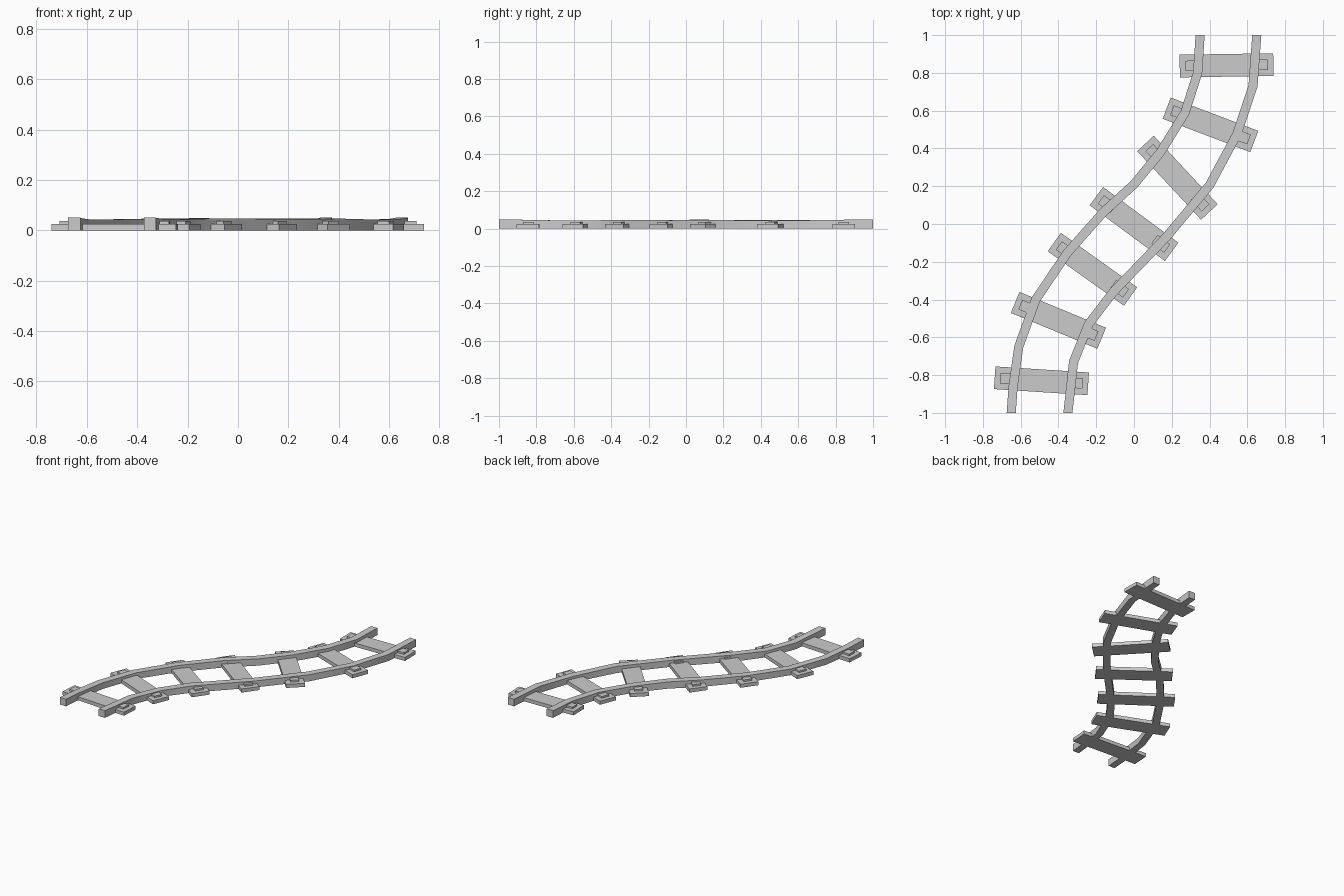
import bpy, bmesh, math
from mathutils import Vector, Matrix

if "Cube" in bpy.data.objects:
    bpy.data.objects.remove(bpy.data.objects["Cube"])


def finish(bm, name, angle=30):
    bmesh.ops.recalc_face_normals(bm, faces=bm.faces)
    me = bpy.data.meshes.new(name)
    bm.to_mesh(me)
    bm.free()
    ob = bpy.data.objects.new(name, me)
    bpy.context.collection.objects.link(ob)
    bpy.ops.object.select_all(action='DESELECT')
    ob.select_set(True)
    bpy.context.view_layer.objects.active = ob
    bpy.ops.object.shade_smooth_by_angle(angle=math.radians(angle))
    return ob


def rail(name, path, half=0.024):
    """Square bar swept along an x, y, top-height path with mitred bends."""
    bm = bmesh.new()
    pts = [Vector(p[:2]) for p in path]
    rings = []
    for i, p in enumerate(pts):
        a = (p - pts[i - 1]).normalized() if i else Vector((0, 1))
        b = (pts[i + 1] - p).normalized() if i < len(pts) - 1 else Vector((0, 1))
        if i == 0 or i == len(pts) - 1:
            a = b = Vector((0, 1))
        t = (a + b).normalized()
        n = Vector((t.y, -t.x)) * half / max(t.dot(a), 0.5)
        top = path[i][2]
        rings.append([bm.verts.new((p.x + s * n.x, p.y + s * n.y, z))
                      for s, z in ((-1, top - 0.05 if top > 0.05 else 0), (1, 0), (1, top), (-1, top))])
    for r, q in zip(rings, rings[1:]):
        for k in range(4):
            bm.faces.new((r[k], r[(k + 1) % 4], q[(k + 1) % 4], q[k]))
    bm.faces.new(rings[0])
    bm.faces.new(rings[-1])
    return finish(bm, name)


def box(bm, x0, x1, width, z0, z1):
    m = Matrix.Translation(((x0 + x1) / 2, 0, (z0 + z1) / 2))
    bmesh.ops.create_cube(bm, size=1, matrix=m @ Matrix.Diagonal((x1 - x0, width, z1 - z0, 1)))


# two gently winding rails
rail("left_rail", [(-.65, -1, .05), (-.64, -.86, .047), (-.61, -.65, .043), (-.52, -.40, .043),
                   (-.355, -.155, .046), (-.16, .065, .048), (0, .21, .047), (.14, .38, .046),
                   (.27, .59, .047), (.337, .80, .045), (.35, 1, .05)])
rail("right_rail", [(-.35, -1, .05), (-.32, -.73, .045), (-.24, -.53, .043), (-.11, -.36, .047),
                    (.17, -.07, .045), (.40, .205, .046), (.545, .475, .042),
                    (.63, .73, .046), (.65, 1, .05)])

# sleepers: x, y, heading in degrees
SLEEPERS = [(-.49, -.83, -3.7), (-.40, -.51, -22.5), (-.22, -.24, -35.5), (0, 0, -36.5),
            (.23, .245, -47), (.405, .525, -20.8), (.49, .84, .9)]
for i, (x, y, ang) in enumerate(SLEEPERS, 1):
    bm = bmesh.new()
    # plank with a raised fastening block at each end
    box(bm, -.248, .248, .12, 0, .025)
    for s in (-1, 1):
        box(bm, *sorted((s * .135, s * .218)), .055, .02, .037)
    ob = finish(bm, f"sleeper_{i}")
    ob.location = (x, y, 0)
    ob.rotation_euler.z = math.radians(ang)
